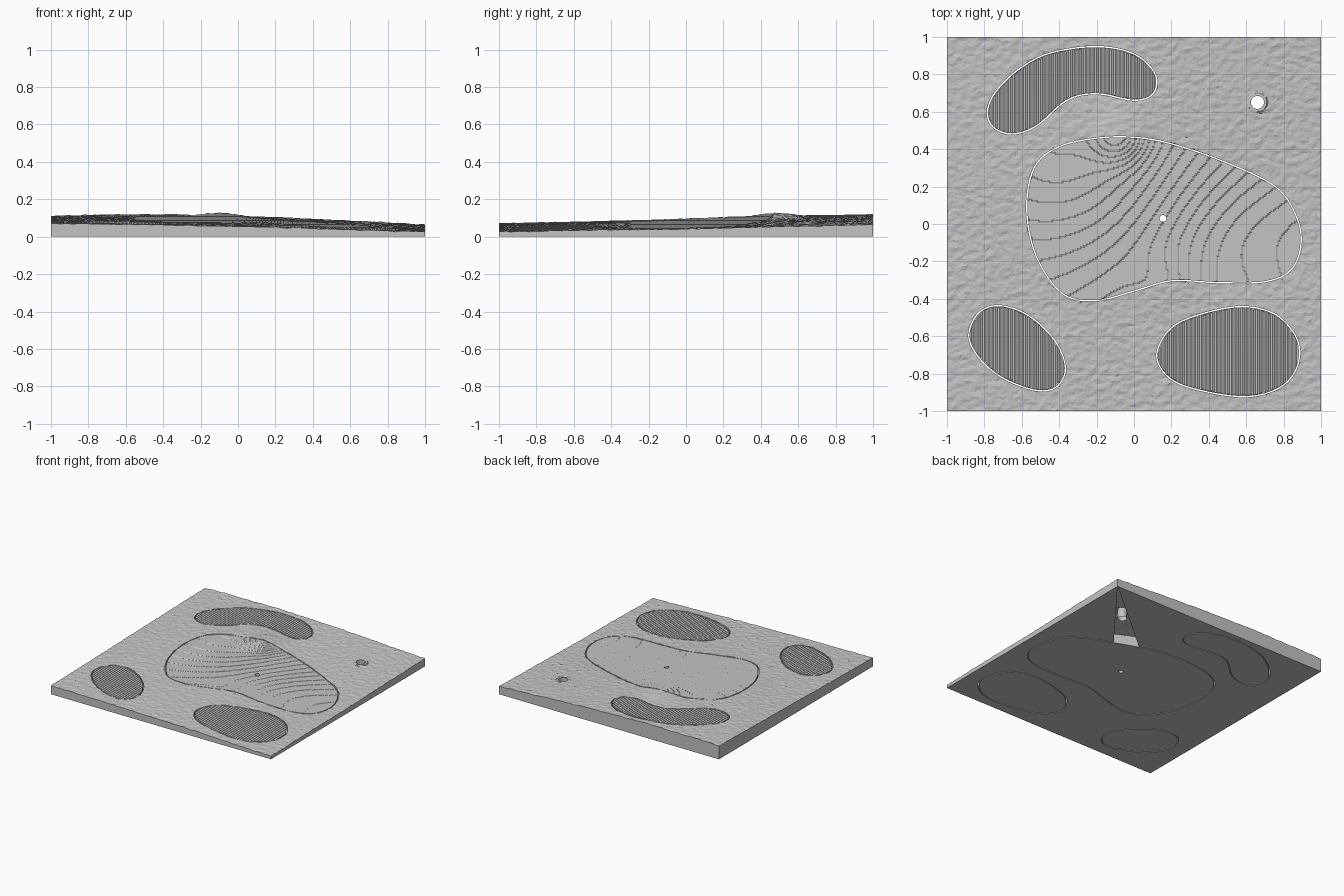
import bpy, bmesh, math, random
from mathutils import Vector, noise
from mathutils.geometry import delaunay_2d_cdt

random.seed(4)
if "Cube" in bpy.data.objects:
    bpy.data.objects.remove(bpy.data.objects["Cube"])

grey = bpy.data.materials.new("plain_grey")
grey.use_nodes = True
colour = (0.55, 0.55, 0.55, 1)
grey.diffuse_color = colour
grey.node_tree.nodes["Principled BSDF"].inputs["Base Color"].default_value = colour


# ---------- outline helpers ----------
def smooth_loop(points, cuts=6):
    """Closed Catmull-Rom curve through the points."""
    pts = [Vector(p) for p in points]
    n, out = len(pts), []
    for i in range(n):
        a, b, c, d = (pts[(i + k) % n] for k in (-1, 0, 1, 2))
        for j in range(cuts):
            t = j / cuts
            out.append(0.5 * (2 * b + (c - a) * t + (2 * a - 5 * b + 4 * c - d) * t * t
                              + (3 * b - a - 3 * c + d) * t ** 3))
    return out


def circle(centre, radius, n=24):
    return [Vector((centre[0] + radius * math.cos(i * math.tau / n),
                    centre[1] + radius * math.sin(i * math.tau / n))) for i in range(n)]


def grow(loop, gap):
    """Offset a clockwise loop outwards."""
    out = []
    for i, p in enumerate(loop):
        t = (loop[(i + 1) % len(loop)] - loop[i - 1]).normalized()
        out.append(p + Vector((-t.y, t.x)) * gap)
    return out


def crossings(y, loops):
    """Sorted x values where a horizontal line meets the loops."""
    xs = []
    for loop in loops:
        for i, b in enumerate(loop):
            a = loop[i - 1]
            if (a.y > y) != (b.y > y):
                xs.append(a.x + (y - a.y) * (b.x - a.x) / (b.y - a.y))
    return sorted(xs)


def inside(p, loops):
    return sum(x > p.x for x in crossings(p.y, loops)) % 2 == 1


def triangulate(loops, extra, guides=()):
    """Constrained triangulation of the area enclosed by the loops."""
    pts, edges = [], []
    for loop in list(loops) + list(guides):
        s, n = len(pts), len(loop)
        pts += loop
        edges += [(s + i, s + (i + 1) % n) for i in range(n)]
    first = len(pts)
    verts, _, faces, orig, _, _ = delaunay_2d_cdt(pts + extra, edges, [], 0, 1e-6)
    interior = [any(k >= first for k in o) for o in orig]
    keep = []
    for f in faces:
        centre = sum((verts[i] for i in f), Vector((0, 0))) / len(f)
        if any(interior[i] for i in f) or inside(centre, loops):
            keep.append(f)
    return verts, keep


# ---------- solid piece: textured top, straight walls, flat base ----------
def piece(name, loops, height, step, jitter=0, guides=(), opening=None):
    grid = []
    for r in range(int(-1 / step), int(1 / step) + 1):
        y = r * step + step * 0.013
        xs = crossings(y, loops)
        for x0, x1 in zip(xs[::2], xs[1::2]):
            for c in range(math.ceil(x0 / step + 0.3), math.floor(x1 / step - 0.3) + 1):
                off = Vector((random.uniform(-1, 1), random.uniform(-1, 1))) * jitter * step
                p = Vector((c * step, y)) + off
                if not jitter or max(abs(p.x), abs(p.y)) < 1 - step / 4 and inside(p, loops):
                    grid.append(p)
    bm = bmesh.new()

    def add(verts, faces, z):
        made = [bm.verts.new((v.x, v.y, z(v.x, v.y))) for v in verts]
        for f in faces:
            bm.faces.new([made[i] for i in f])

    add(*triangulate(loops, grid, guides), height)
    rim = [e for e in bm.edges if e.is_boundary]
    walls = bmesh.ops.extrude_edge_only(bm, edges=rim)
    for v in walls["geom"]:
        if isinstance(v, bmesh.types.BMVert):
            v.co.z = 0
    # base
    verts, faces = triangulate(loops, [], [opening] if opening else [])
    if opening:
        faces = [f for f in faces
                 if not inside(sum((verts[i] for i in f), Vector((0, 0))) / len(f), [opening])]
    add(verts, faces, lambda x, y: 0)
    bmesh.ops.delete(bm, geom=[v for v in bm.verts if not v.link_faces], context="VERTS")
    bmesh.ops.remove_doubles(bm, verts=bm.verts, dist=1e-5)
    bmesh.ops.recalc_face_normals(bm, faces=bm.faces)
    mesh = bpy.data.meshes.new(name)
    bm.to_mesh(mesh)
    bm.free()
    mesh.materials.append(grey)
    bpy.context.collection.objects.link(bpy.data.objects.new(name, mesh))


# ---------- ground shape ----------
# centre x, centre y, radius, height
mounds = [(-0.08, 0.47, 0.1, 0.022), (-0.3, 0.3, 0.3, 0.01), (0.55, -0.1, 0.3, -0.012),
          (0.15, -0.34, 0.12, 0.007), (0.7, -0.4, 0.2, 0.006)]


def ground(x, y):
    z = 0.0675 - 0.0225 * x + 0.019 * y
    z += (0.0145 + 0.009 * y) * (1 - x * x) * (1 - 0.3 * x)
    for mx, my, r, h in mounds:
        z += h * math.exp(-((x - mx) ** 2 + (y - my) ** 2) / (2 * r * r))
    return z


tee = (0.66, 0.65)
cup = (0.155, 0.03)


def rough_height(x, y):
    if math.dist((x, y), tee) < 0.051:
        return ground(*tee) + 0.004
    bumps = noise.noise(Vector((x * 22 + y * 8, y * 34 - x * 8, 0)))
    return ground(x, y) + 0.005 * bumps + random.uniform(-0.0012, 0.0012)


def terrace_height(x, y):
    step = 0.0043
    return round(ground(x, y) / step) * step


def raked_height(x, y):
    return ground(x, y) - 0.004 + 0.012 * abs((x / 0.02) % 1 - 0.5)


# ---------- outlines, clockwise from above ----------
green = smooth_loop([
    (-.57, .08), (-.53, .3), (-.4, .41), (-.2, .455), (0, .46), (.2, .425), (.48, .33),
    (.75, .2), (.86, .05), (.89, -.1), (.84, -.24), (.7, -.305), (.45, -.31), (.2, -.3),
    (0, -.355), (-.2, -.405), (-.38, -.37), (-.52, -.17)])
bunkers = {
    "back_bunker": smooth_loop([
        (-.78, .6), (-.74, .7), (-.62, .82), (-.45, .91), (-.2, .945), (0, .905), (.11, .8),
        (.1, .7), (0, .665), (-.2, .7), (-.36, .665), (-.52, .53), (-.65, .485), (-.75, .52)]),
    "front_right_bunker": smooth_loop([
        (-.88, -.6), (-.83, -.48), (-.72, -.44), (-.57, -.49), (-.43, -.62), (-.37, -.77),
        (-.42, -.87), (-.53, -.885), (-.7, -.82), (-.82, -.72)]),
    "front_left_bunker": smooth_loop([
        (.125, -.7), (.2, -.56), (.36, -.485), (.58, -.445), (.76, -.49), (.87, -.62),
        (.87, -.76), (.78, -.87), (.6, -.92), (.35, -.885), (.19, -.82)])}

# ---------- inserts ----------
piece("putting_green", [green, circle(cup, 0.018)], terrace_height, 0.008)
for name, loop in bunkers.items():
    piece(name, [loop], raked_height, 0.01)

# ---------- rough ground with pockets, tee hole and open base wedge ----------
corners = [Vector(c) for c in ((-1, -1), (-1, 1), (1, 1), (1, -1))]
border = [a.lerp(b, i / 100) for a, b in zip(corners, corners[1:] + corners[:1])
          for i in range(100)]
gap = 0.007
pockets = [grow(loop, gap) for loop in [green, *bunkers.values()]]
wedge = [corners[2].copy()] + [min(pockets[0], key=lambda p: (p - Vector(q)).length).copy()
                               for q in ((0.48, 0.35), (0.3, 0.4))]
piece("rough_ground", [border, *pockets, circle(tee, 0.035)], rough_height, 0.014,
      jitter=0.3, guides=[circle(tee, 0.05)], opening=wedge)
